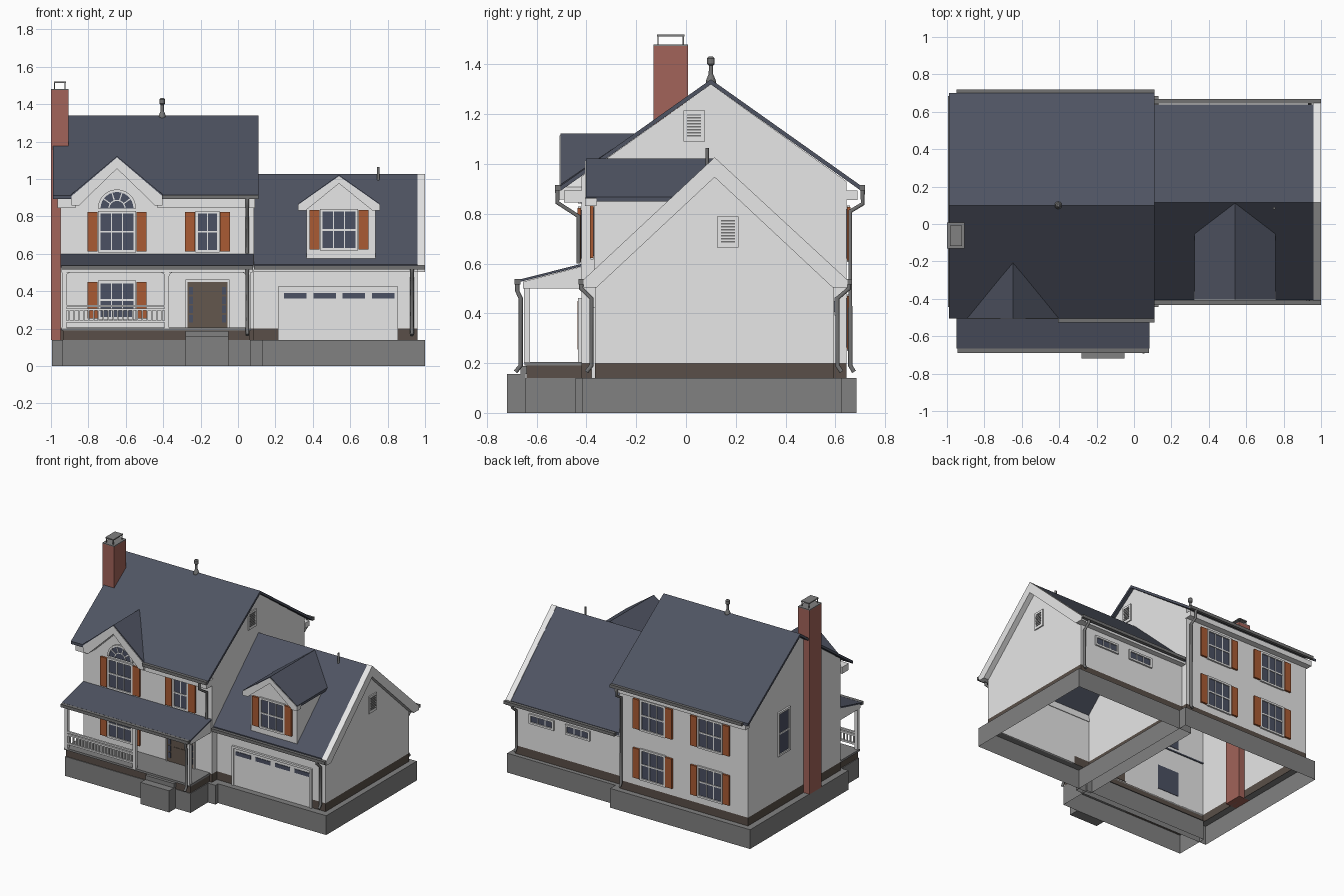
import bpy, bmesh, math
from mathutils import Matrix, Vector

if "Cube" in bpy.data.objects:
    bpy.data.objects.remove(bpy.data.objects["Cube"])


def material(name, r, g, b):
    m = bpy.data.materials.new(name)
    m.diffuse_color = (r, g, b, 1)
    m.use_nodes = True
    m.node_tree.nodes["Principled BSDF"].inputs["Base Color"].default_value = m.diffuse_color
    return m


WHITE = material("white_siding", .8, .8, .8)
ROOF = material("slate_roof", .078, .088, .122)
GLASS = material("window_glass", .07, .082, .125)
SHUT = material("rust_shutter", .40, .105, .034)
BRICK = material("brick", .36, .125, .10)
STONE = material("foundation_grey", .22, .22, .22)
BASE = material("brown_base", .10, .078, .065)
DOOR = material("door_brown", .125, .095, .075)
METAL = material("gutter_grey", .17, .17, .17)


def sheet(name, mat, polys, M=None, smooth=False):
    """Object from a list of polygons, merged into one skin."""
    bm = bmesh.new()
    for p in polys:
        bm.faces.new([bm.verts.new(M @ Vector(c) if M else c) for c in p])
    bmesh.ops.remove_doubles(bm, verts=bm.verts, dist=1e-5)
    bmesh.ops.recalc_face_normals(bm, faces=bm.faces)
    for f in bm.faces:
        f.smooth = smooth
    me = bpy.data.meshes.new(name)
    bm.to_mesh(me)
    bm.free()
    me.materials.append(mat)
    ob = bpy.data.objects.new(name, me)
    bpy.context.collection.objects.link(ob)
    return ob


def solid(pts, d):
    """Polygons of a 3D outline swept along vector d."""
    q = [tuple(Vector(p) + Vector(d)) for p in pts]
    n = len(pts)
    return [pts, q] + [[pts[i], pts[(i + 1) % n], q[(i + 1) % n], q[i]] for i in range(n)]


def cuboid(x0, x1, y0, y1, z0, z1):
    return solid([(x0, y0, z0), (x1, y0, z0), (x1, y1, z0), (x0, y1, z0)], (0, 0, z1 - z0))


def boxes(name, mat, dims, M=None):
    return sheet(name, mat, [f for d in dims for f in cuboid(*d)], M)


def slab(name, mat, pts, t=.02):
    return sheet(name, mat, solid(pts, (0, 0, -t)))


def at(x, y, z, ang=0):
    return Matrix.Translation((x, y, z)) @ Matrix.Rotation(math.radians(ang), 4, 'Z')


def foundation(name, x0, x1, y0, y1, t=.05, h=.14):
    o = [(x0, y0), (x1, y0), (x1, y1), (x0, y1)]
    i = [(x0 + t, y0 + t), (x1 - t, y0 + t), (x1 - t, y1 - t), (x0 + t, y1 - t)]
    f = []
    for k in range(4):
        a, b, c, d = o[k], o[(k + 1) % 4], i[(k + 1) % 4], i[k]
        f += [[(*a, 0), (*b, 0), (*b, h), (*a, h)], [(*a, h), (*b, h), (*c, h), (*d, h)]]
    sheet(name, STONE, f)


def gabled_walls(name, x0, x1, y0, y1, ridge, zf, zr, zb):
    """Open shell: two gable ends, front and back, with a brown base course."""
    end = [(y0, .2), (y0, zf), (ridge, zr), (y1, zb), (y1, .2)]
    f = [[(x, *p) for p in end] for x in (x0, x1)]
    f += [[(x0, y, .2), (x1, y, .2), (x1, y, z), (x0, y, z)] for y, z in ((y0, zf), (y1, zb))]
    sheet(name, WHITE, f)
    c = [(x0, y0), (x1, y0), (x1, y1), (x0, y1)]
    sheet(name + "_base", BASE, [[(*c[k], .14), (*c[(k + 1) % 4], .14), (*c[(k + 1) % 4], .2), (*c[k], .2)]
                                 for k in range(4)])


def chevron(name, cx, half, zp, ze, t, y0, y1):
    p = [(cx - half, ze), (cx, zp), (cx + half, ze), (cx + half, ze - t), (cx + half - .04, ze - t),
         (cx, zp - t - .01), (cx - half + .04, ze - t), (cx - half, ze - t)]
    sheet(name, WHITE, solid([(x, y0, z) for x, z in p], (0, y1 - y0, 0)))


def window(name, M, w, h, cols=3, rows=2, shutters=True, fr=.014):
    """Window facing local -y, origin at the middle of its sill."""
    a = w / 2
    boxes(name + "_glass", GLASS, [(-a, a, -.004, .004, 0, h)], M)
    bars = [(-a - fr, -a, -.012, 0, -fr, h + fr), (a, a + fr, -.012, 0, -fr, h + fr),
            (-a, a, -.012, 0, -fr, 0), (-a, a, -.012, 0, h, h + fr)]
    bars += [(-a + w * i / cols - .003, -a + w * i / cols + .003, -.008, 0, 0, h) for i in range(1, cols)]
    bars += [(-a, a, -.009, 0, h * i / rows - .005, h * i / rows + .005) for i in range(1, rows)]
    boxes(name + "_frame", WHITE, bars, M)
    if shutters:
        s = a + fr + .003
        boxes(name + "_shutters", SHUT, [(s, s + .053, -.014, 0, -.008, h + .008),
                                         (-s - .053, -s, -.014, 0, -.008, h + .008)], M)


def pipe(name, pts, r=.01):
    cu = bpy.data.curves.new(name, 'CURVE')
    cu.dimensions, cu.bevel_depth, cu.bevel_resolution, cu.use_fill_caps = '3D', r, 1, True
    sp = cu.splines.new('POLY')
    sp.points.add(len(pts) - 1)
    for q, c in zip(sp.points, pts):
        q.co = (*c, 1)
    tmp = bpy.data.objects.new(name, cu)
    bpy.context.collection.objects.link(tmp)
    me = bpy.data.meshes.new_from_object(tmp.evaluated_get(bpy.context.evaluated_depsgraph_get()))
    bpy.data.objects.remove(tmp)
    me.materials.clear()
    me.materials.append(METAL)
    bpy.context.collection.objects.link(bpy.data.objects.new(name, me))


def lathe(name, mat, x, y, prof, n=12):
    ring = lambda r, z: [(x + r * math.cos(k * math.tau / n), y + r * math.sin(k * math.tau / n), z) for k in range(n)]
    rs = [ring(*p) for p in prof]
    f = [rs[0], rs[-1]]
    for a, b in zip(rs, rs[1:]):
        f += [[a[k], a[(k + 1) % n], b[(k + 1) % n], b[k]] for k in range(n)]
    sheet(name, mat, f)


# Foundations, porch floor and steps
foundation("main_foundation", -.995, .13, -.445, .685)
foundation("garage_foundation", .03, 1.0, -.415, .625)
foundation("porch_foundation", -.94, .07, -.645, -.40, .03)
boxes("porch_base", BASE, [(-.935, .065, -.64, -.42, .14, .19)])
boxes("porch_deck", STONE, [(-.945, .07, -.648, -.42, .19, .205)])
boxes("porch_steps", STONE, [(-.28, -.05, -.72, -.645, 0, .157), (-.28, -.05, -.665, -.64, .157, .188)])

# Walls
gabled_walls("main_walls", -.95, .085, -.42, .645, .1, .95, 1.32, .93)
gabled_walls("garage_walls", .085, .96, -.365, .595, .115, .555, 1.0, .555)
sheet("front_gable_wall", WHITE, [[(-.88, -.421, .86), (-.415, -.421, .86), (-.415, -.421, .9),
                                   (-.647, -.421, 1.09), (-.88, -.421, .9)]])

# Main roof, with a notch where the front gable joins
mz = lambda y: 1.34 - .7083 * abs(y - .1)
slab("main_roof_front", ROOF, [(x, y, mz(y)) for x, y in [(-.99, .1), (.11, .1), (.11, -.505), (-.405, -.505),
                               (-.647, -.21), (-.89, -.505), (-.99, -.505)]])
slab("main_roof_back", ROOF, [(x, y, mz(y)) for x, y in [(-.99, .1), (.11, .1), (.11, .7), (-.99, .7)]])
for side, s in (("left", -1), ("right", 1)):
    slab("gable_roof_" + side, ROOF, [(-.647, -.505, 1.122), (-.647 + s * .245, -.505, .917), (-.647, -.205, 1.122)], .015)
chevron("gable_rake", -.647, .243, 1.115, .908, .05, -.509, -.42)
boxes("main_eaves", WHITE, [(-.965, -.87, -.49, -.415, .845, .893), (-.43, .09, -.49, -.415, .845, .893),
                            (-.96, .09, .64, .69, .855, .893)])

# Garage roof, rake and dormer
gz = lambda y: 1.025 - .93 * abs(y - .115)
for side, e in (("front", -.405), ("back", .64)):
    slab("garage_roof_" + side, ROOF, [(x, y, gz(y)) for x, y in [(.085, .115), (.995, .115), (.995, e), (.085, e)]])
rake = [(-.412, .535), (.115, 1.027), (.648, .535), (.648, .503), (.59, .503), (.115, .947), (-.36, .503), (-.412, .503)]
sheet("garage_rake", WHITE, solid([(.96, *p) for p in rake], (.04, 0, 0)))
boxes("garage_eaves", WHITE, [(.085, .97, -.4, -.36, .505, .53), (.085, .97, .59, .635, .505, .53)])
for side, s in (("left", -1), ("right", 1)):
    slab("dormer_roof_" + side, ROOF, [(.54, -.402, 1.022), (.54 + s * .217, -.402, .868),
                                       (.54 + s * .217, -.05, .868), (.54, .115, 1.022)], .018)
chevron("dormer_rake", .54, .218, 1.015, .862, .03, -.406, -.36)
sheet("dormer_walls", WHITE, [[(.365, -.37, .56), (.735, -.37, .56), (.735, -.37, .87), (.54, -.37, .99), (.365, -.37, .87)]]
      + [[(x, -.37, .56), (x, -.37, .87), (x, -.04, .87)] for x in (.365, .735)])

# Porch roof, posts, corner brackets and railing
sheet("porch_ceiling", WHITE, solid([(-.945, *p) for p in [(-.655, .5), (-.655, .527), (-.42, .588), (-.42, .5)]], (1.022, 0, 0)))
slab("porch_roof", ROOF, [(-.95, -.665, .537), (.082, -.665, .537), (.082, -.415, .6), (-.95, -.415, .6)], .01)
posts = (-.93, -.38, .055)
boxes("porch_posts", WHITE, [(x - .012, x + .012, -.65, -.626, .2, .505) for x in posts])
br = []
for x, s in ((-.93, 1), (-.38, -1), (-.38, 1), (.055, -1)):
    br += solid([(x + s * .01, -.643, .502), (x + s * .035, -.643, .502), (x + s * .018, -.643, .493),
                 (x + s * .01, -.643, .475)], (0, .01, 0))
sheet("porch_brackets", WHITE, br)
rails = [(-.92, -.39, -.645, -.631, z, z + .012) for z in (.232, .296, .315)]
rails += [(-.906 + i * .026, -.898 + i * .026, -.642, -.634, .232, .3) for i in range(20)]
boxes("porch_railing", WHITE, rails)

# Windows with shutters
for i, (x, z, w, c) in enumerate([(-.647, .62, .175, 3), (-.163, .62, .1, 2), (-.647, .262, .175, 3)]):
    window(f"front_window_{i}", at(x, -.421, z), w, .195 if z > .5 else .18, c)
window("dormer_window", at(.54, -.371, .63), .175, .195)
for x in (-.19, -.65):
    for z in (.262, .62):
        window("back_window", at(x, .646, z, 180), .175, .2)
for x in (.74, .45):
    window("garage_back_window", at(x, .596, .405, 180), .17, .045, 3, 1, False)
window("left_window", at(-.951, .24, .53, -90), .11, .29, 1, 2, False)


# Arched fanlight over the left front window
def arc(r, y=-.421):
    return [(-.647 + r * math.cos(k * math.pi / 14), y, .842 + r * math.sin(k * math.pi / 14)) for k in range(15)]


sheet("fanlight_glass", GLASS, solid(arc(.088, -.428), (0, .012, 0)))
sheet("fanlight_frame", WHITE, solid(arc(.102, -.434) + arc(.088, -.434)[::-1], (0, .012, 0)))
inner = solid(arc(.046, -.431) + arc(.04, -.431)[::-1], (0, .006, 0))
for k in range(1, 5):
    M = at(-.647, -.431, .842) @ Matrix.Rotation(k * math.pi / 5, 4, 'Y')
    inner += [[tuple(M @ Vector(c)) for c in f] for f in cuboid(-.09, -.04, 0, .006, -.003, .003)]
sheet("fanlight_bars", WHITE, inner)

# Front door with sidelights
boxes("front_door", DOOR, [(-.27, -.056, -.427, -.415, .205, .45)])
boxes("front_door_frame", WHITE, [(-.28, -.27, -.433, -.415, .205, .46), (-.056, -.046, -.433, -.415, .205, .46),
                                  (-.28, -.046, -.433, -.415, .45, .462)])
boxes("door_panels", DOOR, [(x, x + .045, -.431, -.42, z, z + .085) for x in (-.215, -.156) for z in (.235, .34)])
boxes("sidelights", GLASS, [(x, x + .022, -.430, -.42, .232 + k * .05, .272 + k * .05)
                            for x in (-.262, -.086) for k in range(4)])

# Garage door
boxes("garage_door", WHITE, [(.225, .845, -.372, -.36, .14, .41)])
boxes("garage_door_frame", WHITE, [(.215, .228, -.38, -.36, .14, .425), (.842, .855, -.38, -.36, .14, .425),
                                   (.215, .855, -.38, -.36, .41, .425)])
boxes("garage_door_windows", GLASS, [(x - .06, x + .06, -.376, -.37, .362, .39) for x in (.305, .463, .62, .777)])

# Gable vents
for n, x, y, z in (("main_vent", .086, .033, 1.09), ("garage_vent", .961, .168, .665)):
    M = at(x, y, z, 90)
    boxes(n + "_frame", WHITE, [(-.043, .043, -.008, 0, 0, .125)], M)
    boxes(n + "_louvres", METAL, [(-.028, .028, -.011, -.006, .02 + k * .012, .026 + k * .012) for k in range(8)], M)

# Chimney with cap
boxes("chimney", BRICK, [(-1.0, -.905, -.13, .008, .14, 1.475)])
boxes("chimney_top", STONE, [(-1.0, -.905, -.13, .008, 1.475, 1.481)])
boxes("chimney_cap", STONE, [(-.985, -.92, -.117, -.007, 1.512, 1.52)]
      + [(x, x + .005, y, y + .005, 1.48, 1.513) for x in (-.983, -.927) for y in (-.115, -.014)])

# Roof vent pipes
lathe("main_roof_pipe", METAL, -.405, .1, [(.02, 1.315), (.02, 1.335), (.014, 1.35), (.009, 1.36), (.008, 1.395),
                                           (.015, 1.402), (.015, 1.425), (.008, 1.432)])
lathe("garage_roof_pipe", METAL, .75, .085, [(.007, .98), (.007, 1.065)])

# Gutters and downspouts
boxes("gutters", METAL, [(-.405, .11, -.527, -.505, .893, .915), (-.95, .11, .7, .72, .893, .915),
                         (.085, 1.0, -.432, -.41, .515, .537), (.11, 1.0, .645, .667, .515, .537),
                         (-.945, .08, -.69, -.666, .515, .537)])
spouts = {"main_front": (.05, [(-.517, .9), (-.517, .845), (-.432, .79), (-.432, .6)]),
          "main_back": (.06, [(.71, .9), (.71, .84), (.66, .81), (.66, .19), (.675, .165)]),
          "garage_front": (.93, [(-.421, .52), (-.421, .5), (-.38, .46), (-.38, .19), (-.40, .165)]),
          "garage_back": (.94, [(.655, .52), (.655, .5), (.608, .46), (.608, .19), (.625, .165)]),
          "porch": (.05, [(-.678, .52), (-.678, .49), (-.664, .46), (-.664, .19), (-.685, .165)])}
for n, (x, path) in spouts.items():
    pipe(n + "_downspout", [(x, *p) for p in path])
